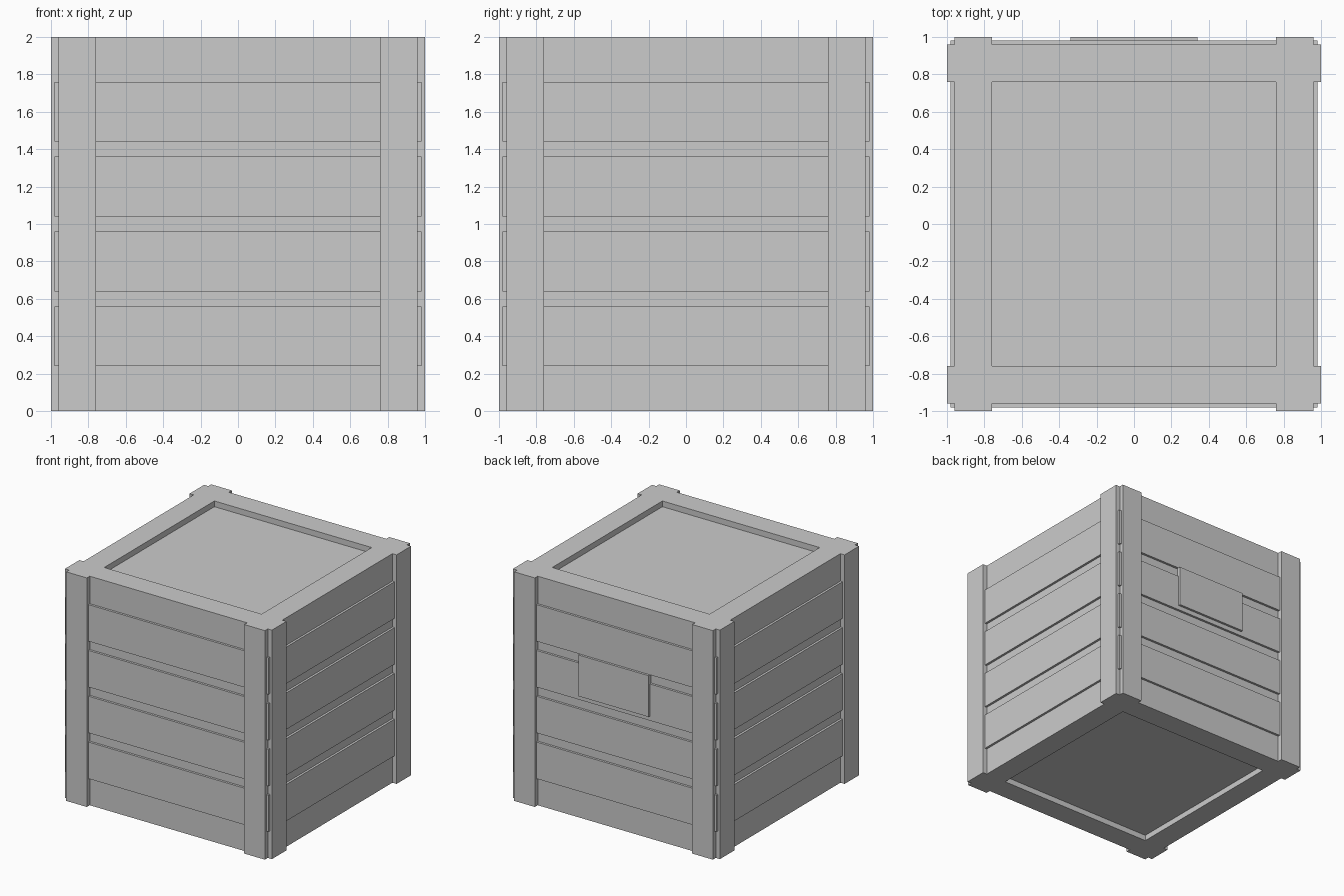
import bpy, bmesh
from mathutils import Matrix, Vector
from math import pi

old = bpy.data.objects.get("Cube")
if old:
    bpy.data.objects.remove(old)

CORE, POST_IN, POST_OUT = 0.96, 0.76, 1.0   # half sizes of the frame outline
SLAT_OUT, SLAT_THICK, SLAT_H = 0.98, 0.04, 0.32
HEIGHT, RECESS = 2.0, 0.05

grey = bpy.data.materials.new("plain grey")
grey.use_nodes = True
colour = (0.6, 0.6, 0.6, 1)
grey.diffuse_color = colour
grey.node_tree.nodes["Principled BSDF"].inputs["Base Color"].default_value = colour


def finish(name, bm):
    bmesh.ops.recalc_face_normals(bm, faces=bm.faces)
    mesh = bpy.data.meshes.new(name)
    bm.to_mesh(mesh)
    bm.free()
    mesh.materials.append(grey)
    obj = bpy.data.objects.new(name, mesh)
    bpy.context.collection.objects.link(obj)
    return obj


def box(name, lo, hi, turn=0):
    lo, hi = Vector(lo), Vector(hi)
    bm = bmesh.new()
    bmesh.ops.create_cube(bm, size=1)
    bmesh.ops.scale(bm, vec=hi - lo, verts=bm.verts)
    bmesh.ops.translate(bm, vec=(lo + hi) / 2, verts=bm.verts)
    bmesh.ops.rotate(bm, matrix=Matrix.Rotation(turn, 3, 'Z'), verts=bm.verts)
    return finish(name, bm)


def loop(bm, points, z):
    verts = [bm.verts.new((p.x, p.y, z)) for p in points]
    edges = [bm.edges.new((a, b)) for a, b in zip(verts, verts[1:] + verts[:1])]
    return verts, edges


def walls(bm, a, b):
    for i in range(len(a)):
        bm.faces.new((a[i - 1], a[i], b[i], b[i - 1]))


# Frame: one outline with projecting corner posts, recessed at top and bottom
side = [(-CORE, -CORE), (-CORE, -POST_OUT), (-POST_IN, -POST_OUT),
        (-POST_IN, -CORE), (POST_IN, -CORE), (POST_IN, -POST_OUT),
        (CORE, -POST_OUT)]
turns = [Matrix.Rotation(i * pi / 2, 2) for i in range(4)]
outline = [m @ Vector(p) for m in turns for p in side]
opening = [m @ Vector((-POST_IN, -POST_IN)) for m in turns]

bm = bmesh.new()
outer_rings = []
for z, panel_z in ((0, RECESS), (HEIGHT, HEIGHT - RECESS)):
    outer, outer_edges = loop(bm, outline, z)
    rim, rim_edges = loop(bm, opening, z)
    panel, _ = loop(bm, opening, panel_z)
    bmesh.ops.triangle_fill(bm, edges=outer_edges + rim_edges, use_beauty=True)
    walls(bm, rim, panel)
    bm.faces.new(panel)
    outer_rings.append(outer)
walls(bm, *outer_rings)
bmesh.ops.dissolve_limit(bm, angle_limit=0.01, verts=bm.verts, edges=bm.edges)
finish("crate_frame", bm)

# Slats: four levels, each a pinwheel of four boards
for level in range(4):
    z = 0.24 + 0.4 * level
    for i in range(4):
        box(f"slat_{level + 1}_{i + 1}",
            (-SLAT_OUT, -SLAT_OUT, z),
            (SLAT_OUT - SLAT_THICK, SLAT_THICK - SLAT_OUT, z + SLAT_H),
            i * pi / 2)

# Plate on the back
box("back_plate", (-0.34, 0.97, 1.08), (0.34, POST_OUT, 1.44))
